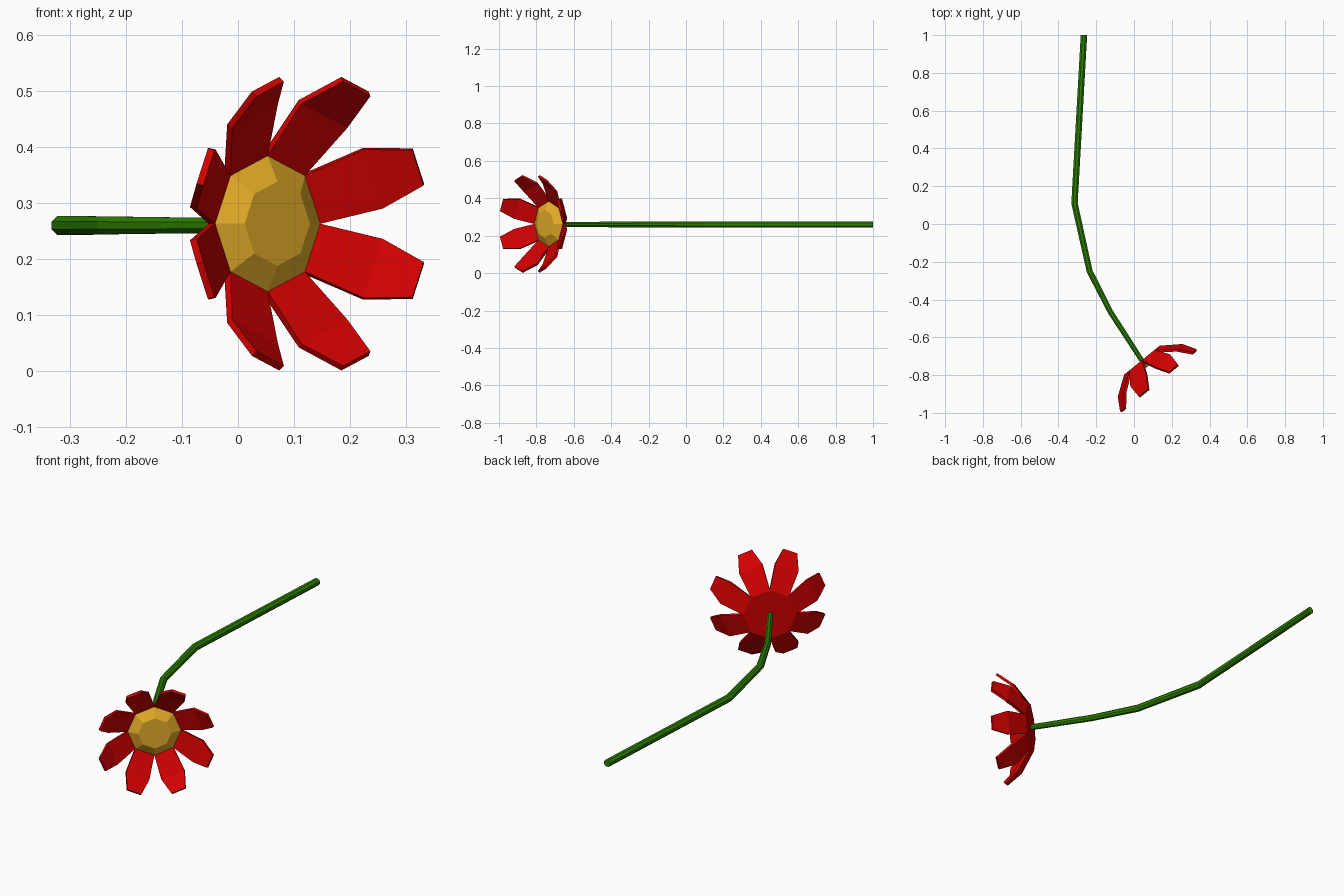
import bpy, bmesh, math
from mathutils import Vector

if "Cube" in bpy.data.objects:
    bpy.data.objects.remove(bpy.data.objects["Cube"])

def material(name, rgb):
    m = bpy.data.materials.new(name)
    m.diffuse_color = (*rgb, 1)
    m.use_nodes = True
    m.node_tree.nodes["Principled BSDF"].inputs["Base Color"].default_value = m.diffuse_color
    return m

red = material("petal red", (0.64, 0.0, 0.0))
yellow = material("centre yellow", (0.8, 0.43, 0.022))
green = material("stem green", (0.026, 0.22, 0.0))

def finish(name, bm, mat):
    bmesh.ops.recalc_face_normals(bm, faces=bm.faces)
    me = bpy.data.meshes.new(name)
    bm.to_mesh(me)
    bm.free()
    me.materials.append(mat)
    ob = bpy.data.objects.new(name, me)
    bpy.context.collection.objects.link(ob)
    return ob

def loft(bm, rings):
    """Join equal-sized rings of points into a capped tube."""
    vs = [[bm.verts.new(p) for p in r] for r in rings]
    n = len(vs[0])
    for a, b in zip(vs, vs[1:]):
        for i in range(n):
            j = (i + 1) % n
            bm.faces.new((a[i], a[j], b[j], b[i]))
    bm.faces.new(vs[0])
    bm.faces.new(vs[-1])

# Flower head frame: centre, sideways, up and facing directions
C = Vector((0.053, -0.735, 0.263))
U = Vector((0.775, 0.632, 0))
W = Vector((0, 0, 1))
N = Vector((0.632, -0.775, 0))

def head(r, ang, side, d):
    c, s = math.cos(ang), math.sin(ang)
    return C + U * (r * c - side * s) + W * (r * s + side * c) + N * d

def octagon(r, d):
    return [head(r, math.radians(45 * i), 0, d) for i in range(8)]

# Yellow bevelled centre
bm = bmesh.new()
loft(bm, [octagon(0.121, 0), octagon(0.075, 0.027)])
finish("flower_centre", bm, yellow)

# Red backing plate
bm = bmesh.new()
loft(bm, [octagon(0.121, -0.018), octagon(0.121, -0.001)])
finish("flower_base", bm, red)

# Eight cupped petals: front radius, front depth, half width, back radius, back depth
profile = [(0.1118, 0.0, 0.0463, 0.1118, -0.018),
           (0.208, 0.062, 0.057, 0.215, 0.051),
           (0.260, 0.129, 0.034, 0.269, 0.120)]
for k in range(8):
    a = math.radians(22.5 + 45 * k)
    bm = bmesh.new()
    loft(bm, [[head(r, a, -w, d), head(r, a, w, d),
               head(rb, a, w, db), head(rb, a, -w, db)]
              for r, d, w, rb, db in profile])
    finish(f"petal_{k + 1}", bm, red)

# Bent tapering stem
path = [(-0.265, 1.0, 0.017), (-0.315, 0.11, 0.017), (-0.235, -0.25, 0.016),
        (-0.125, -0.465, 0.0145), (0.041, -0.722, 0.013)]
pts = [Vector((x, y, 0.26)) for x, y, _ in path]
rings = []
for i, p in enumerate(pts):
    ins = (p - pts[i - 1]).normalized() if i else Vector()
    out = (pts[i + 1] - p).normalized() if i < len(pts) - 1 else Vector()
    t = (ins + out).normalized() if i else Vector((0, -1, 0))
    s = t.cross(W)
    rad = path[i][2] / math.cos(math.pi / 8)
    rings.append([p + (s * math.cos(b) + W * math.sin(b)) * rad
                  for b in (math.pi / 8 + math.pi / 4 * j for j in range(8))])
bm = bmesh.new()
loft(bm, rings)
finish("stem", bm, green)
